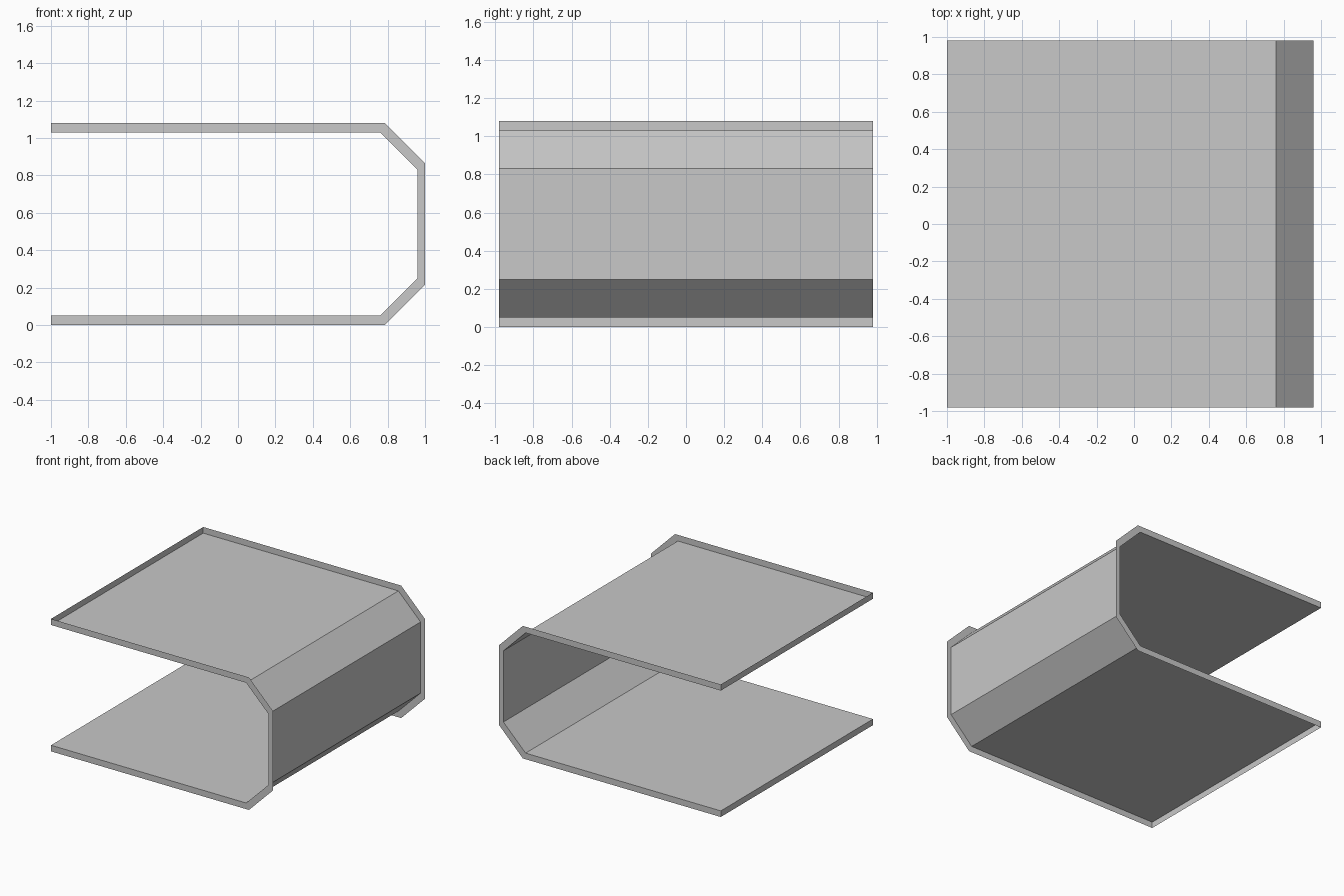
import bpy

if "Cube" in bpy.data.objects:
    bpy.data.objects.remove(bpy.data.objects["Cube"])

HALF_DEPTH = 0.98
HEIGHT = 1.08

# half cross-sections (x, z): recessed panel line and outer rim line
lower_inner = [(-1.0, 0.05), (0.76, 0.05), (0.96, 0.25)]
lower_outer = [(-1.0, 0.0), (0.785, 0.0), (1.0, 0.215)]


def mirrored(profile):
    """Complete a C-shaped profile by mirroring it about mid height."""
    return profile + [(x, HEIGHT - z) for x, z in reversed(profile)]


inner = mirrored(lower_inner)
outer = mirrored(lower_outer)

grey = bpy.data.materials.new("light_grey")
grey.diffuse_color = (0.58, 0.58, 0.58, 1.0)
grey.use_nodes = True
grey.node_tree.nodes["Principled BSDF"].inputs["Base Color"].default_value = grey.diffuse_color


def strip(name, a, b, flip=False):
    """Sheet of quads between two matching rows of points."""
    n = len(a)
    faces = [(i, i + 1, n + i + 1, n + i) for i in range(n - 1)]
    if flip:
        faces = [f[::-1] for f in faces]
    mesh = bpy.data.meshes.new(name)
    mesh.from_pydata(a + b, [], faces)
    mesh.materials.append(grey)
    obj = bpy.data.objects.new(name, mesh)
    bpy.context.collection.objects.link(obj)
    return obj


def at_y(profile, y):
    return [(x, y, z) for x, z in profile]


# folded panel: bottom, chamfers, side wall and top
strip("folded_panel", at_y(inner, -HALF_DEPTH), at_y(inner, HALF_DEPTH), True)

# thin rims standing outward along the front and back edges
for name, y, flip in (("front_rim", -HALF_DEPTH, True), ("back_rim", HALF_DEPTH, False)):
    strip(name, at_y(inner, y), at_y(outer, y), flip)

# thin lips along the open left edges
for name, z0, z1 in (("lower_lip", 0.0, 0.05), ("upper_lip", HEIGHT - 0.05, HEIGHT)):
    low = [(-1.0, -HALF_DEPTH, z0), (-1.0, HALF_DEPTH, z0)]
    high = [(-1.0, -HALF_DEPTH, z1), (-1.0, HALF_DEPTH, z1)]
    strip(name, low, high, True)
